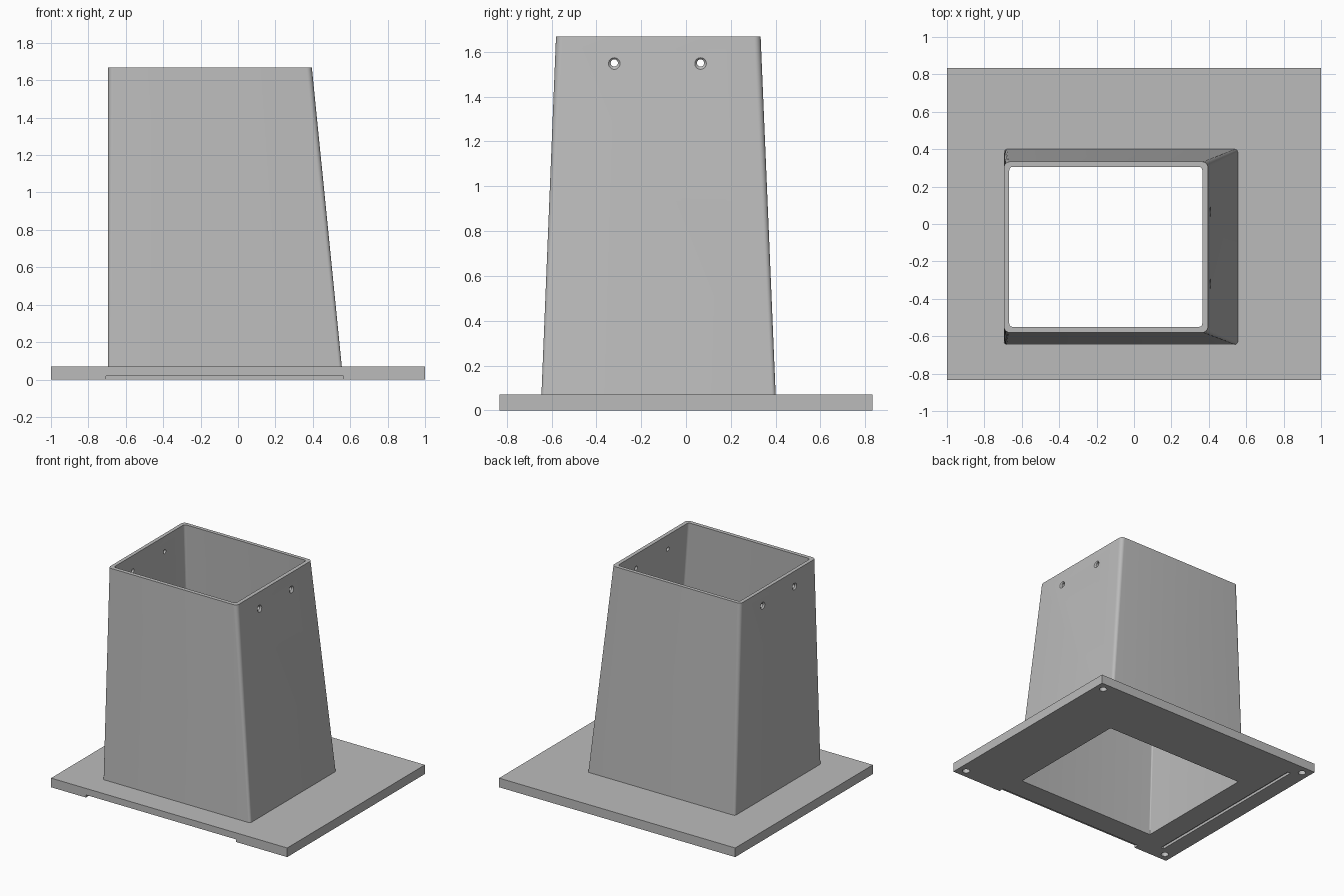
import bpy, bmesh, math
from mathutils import Matrix, Vector

if "Cube" in bpy.data.objects:
    bpy.data.objects.remove(bpy.data.objects["Cube"])

grey = bpy.data.materials.new("plain grey")
grey.diffuse_color = (0.5, 0.5, 0.5, 1)
grey.use_nodes = True
grey.node_tree.nodes["Principled BSDF"].inputs["Base Color"].default_value = grey.diffuse_color


def add_object(name, bm):
    bmesh.ops.recalc_face_normals(bm, faces=bm.faces)
    mesh = bpy.data.meshes.new(name)
    bm.to_mesh(mesh)
    bm.free()
    mesh.materials.append(grey)
    obj = bpy.data.objects.new(name, mesh)
    bpy.context.collection.objects.link(obj)
    return obj


def box(name, x0, x1, y0, y1, z0, z1):
    bm = bmesh.new()
    size = Matrix.Diagonal((x1 - x0, y1 - y0, z1 - z0, 1))
    centre = Matrix.Translation(((x0 + x1) / 2, (y0 + y1) / 2, (z0 + z1) / 2))
    bmesh.ops.create_cube(bm, size=1, matrix=centre @ size)
    return add_object(name, bm)


def cone(name, start, end, r1, r2):
    """Round cutter running from start to end."""
    a, b = Vector(start), Vector(end)
    bm = bmesh.new()
    turn = (b - a).to_track_quat('Z', 'Y').to_matrix().to_4x4()
    bmesh.ops.create_cone(bm, cap_ends=True, segments=32, radius1=r1, radius2=r2,
                          depth=(b - a).length,
                          matrix=Matrix.Translation((a + b) / 2) @ turn)
    return add_object(name, bm)


def rounded_rect(x0, x1, y0, y1, r, steps=8):
    points = []
    corners = [(x1 - r, y1 - r), (x0 + r, y1 - r), (x0 + r, y0 + r), (x1 - r, y0 + r)]
    for i, (cx, cy) in enumerate(corners):
        for k in range(steps + 1):
            a = math.pi / 2 * (i + k / steps)
            points.append((cx + r * math.cos(a), cy + r * math.sin(a)))
    return points


def tapered(name, low, z_low, high, z_high, z0, z1):
    """Loft through two measured sections, cut off at heights z0 and z1."""
    bm = bmesh.new()
    rings = []
    for z in (z0, z1):
        t = (z - z_low) / (z_high - z_low)
        section = [a + (b - a) * t for a, b in zip(low, high)]
        rings.append([bm.verts.new((x, y, z)) for x, y in rounded_rect(*section)])
    bottom, top = rings
    n = len(top)
    for i in range(n):
        j = (i + 1) % n
        bm.faces.new((bottom[i], bottom[j], top[j], top[i]))
    bm.faces.new(bottom[::-1])
    bm.faces.new(top)
    return add_object(name, bm)


def combine(target, tool, operation):
    mod = target.modifiers.new(tool.name, 'BOOLEAN')
    mod.object, mod.operation, mod.solver = tool, operation, 'EXACT'
    bpy.context.view_layer.update()
    result = bpy.data.meshes.new_from_object(
        target.evaluated_get(bpy.context.evaluated_depsgraph_get()))
    target.modifiers.clear()
    target.data = result
    bpy.data.objects.remove(tool)


# Base plate joined with the tapered tower
duct = box("flanged_duct", -1, 1, -0.833, 0.833, 0, 0.07)
tower = tapered("tower", (-0.695, 0.555, -0.645, 0.40, 0.018), 0.07,
                (-0.695, 0.395, -0.58, 0.333, 0.03), 1.667, 0.03, 1.667)
combine(duct, tower, 'UNION')

# Inner passage, open at both ends
passage = tapered("passage", (-0.667, 0.535, -0.618, 0.374, 0.006), 0,
                  (-0.667, 0.365, -0.55, 0.305, 0.018), 1.667, -0.05, 1.72)
combine(duct, passage, 'DIFFERENCE')

# Shallow front recess and long side groove under the plate
combine(duct, box("front_recess", -0.705, 0.565, -0.9, -0.795, -0.05, 0.02), 'DIFFERENCE')
combine(duct, box("side_groove", -0.875, -0.85, -0.71, 0.71, -0.05, 0.02), 'DIFFERENCE')

# Blind corner holes under the plate
for x in (-0.935, 0.935):
    for y in (-0.768, 0.768):
        combine(duct, cone("corner_hole", (x, y, -0.05), (x, y, 0.05), 0.027, 0.027),
                'DIFFERENCE')

# Countersunk screw holes near the top of both side walls
for y in (-0.32, 0.065):
    combine(duct, cone("screw_hole", (-0.8, y, 1.55), (0.6, y, 1.55), 0.016, 0.016),
            'DIFFERENCE')
    for side, x in ((-1, -0.695), (1, 0.407)):
        combine(duct, cone("countersink", (x - side * 0.01, y, 1.55),
                           (x + side * 0.01, y, 1.55), 0.016, 0.036), 'DIFFERENCE')

# Smooth rounded corners, sharp edges elsewhere
bpy.context.view_layer.objects.active = duct
duct.select_set(True)
bpy.ops.object.shade_smooth_by_angle(angle=math.radians(30))
